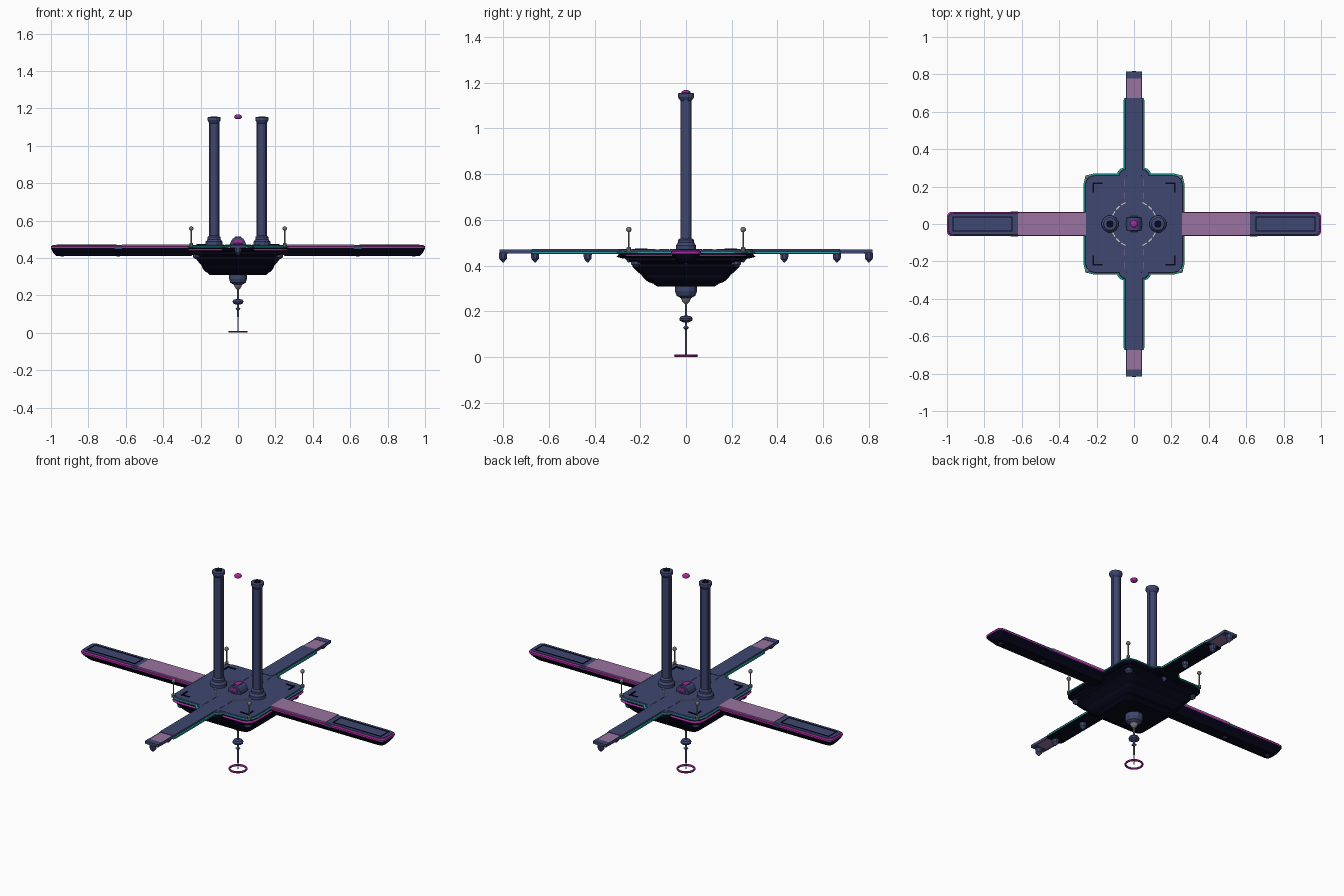
import bpy, bmesh, math
from mathutils import Matrix

cube = bpy.data.objects.get("Cube")
if cube:
    bpy.data.objects.remove(cube, do_unlink=True)


def material(name, r, g, b):
    m = bpy.data.materials.new(name)
    m.use_nodes = True
    m.diffuse_color = (r, g, b, 1)
    m.node_tree.nodes["Principled BSDF"].inputs["Base Color"].default_value = (r, g, b, 1)
    return m


SLATE = material("slate blue", .050, .063, .160)
DARK = material("dark hull", .002, .002, .011)
PINK = material("dusty pink", .32, .17, .35)
TEAL = material("teal trim", .015, .36, .34)
MAGENTA = material("magenta trim", .42, .02, .36)
METAL = material("grey metal", .20, .20, .20)
CREAM = material("pale marking", .60, .60, .50)


def finish(name, bm, mats):
    bmesh.ops.recalc_face_normals(bm, faces=bm.faces[:])
    me = bpy.data.meshes.new(name)
    bm.to_mesh(me)
    bm.free()
    for m in mats:
        me.materials.append(m)
    ob = bpy.data.objects.new(name, me)
    bpy.context.collection.objects.link(ob)


def stack(name, rings, mats, bands=None):
    """Skin a list of equal-length point rings; bands gives a material per band."""
    bm = bmesh.new()
    loops = [[bm.verts.new(p) for p in ring] for ring in rings]
    n = len(loops[0])
    for k, (a, b) in enumerate(zip(loops, loops[1:])):
        for i in range(n):
            j = (i + 1) % n
            f = bm.faces.new((a[i], a[j], b[j], b[i]))
            f.material_index = bands[k] if bands else 0
    bm.faces.new(loops[0]).material_index = bands[0] if bands else 0
    bm.faces.new(loops[-1]).material_index = bands[-1] if bands else 0
    finish(name, bm, mats)


def rounded(hx, hy, z, r, cx, cy, steps=3):
    pts = []
    for q, (sx, sy) in enumerate(((1, 1), (-1, 1), (-1, -1), (1, -1))):
        for s in range(steps + 1):
            a = math.pi / 2 * (q + s / steps)
            pts.append((cx + sx * (hx - r) + r * math.cos(a),
                        cy + sy * (hy - r) + r * math.sin(a), z))
    return pts


def layers(name, sizes, r, mats, bands=None, cx=0, cy=0):
    stack(name, [rounded(hx, hy, z, r, cx, cy) for hx, hy, z in sizes], mats, bands)


def lathe(name, profile, mat, x=0, y=0, sides=12):
    rings = [[(x + r * math.cos(math.tau * (i + .5) / sides),
               y + r * math.sin(math.tau * (i + .5) / sides), z) for i in range(sides)]
             for r, z in profile]
    stack(name, rings, [mat])


def box(name, x, y, z, sx, sy, sz, mat, turn=0):
    bm = bmesh.new()
    bmesh.ops.create_cube(bm, size=1, matrix=Matrix.Translation((x, y, z))
                          @ Matrix.Rotation(turn, 4, 'Z') @ Matrix.Diagonal((sx, sy, sz, 1)))
    finish(name, bm, [mat])


def ball(name, x, y, z, r, mat, flat=1):
    bm = bmesh.new()
    bmesh.ops.create_uvsphere(bm, u_segments=12, v_segments=8, radius=r,
                              matrix=Matrix.Translation((x, y, z)) @ Matrix.Diagonal((1, 1, flat, 1)))
    finish(name, bm, [mat])


def drum(name, z, r, length, mat):
    bm = bmesh.new()
    bmesh.ops.create_cone(bm, cap_ends=True, segments=16, radius1=r, radius2=r, depth=length,
                          matrix=Matrix.Translation((0, 0, z)) @ Matrix.Rotation(math.pi / 2, 4, 'X'))
    finish(name, bm, [mat])


# Platform: layered deck with teal trim over a sloped magenta ledge
def deck(name, hx, hy, r, top, ledge):
    insets = ((.023, .432), (.004, .437), (0, .441), (.008, .448), (.006, .455),
              (0, .456), (0, .462), (.008, .464), (.010, top))
    layers(name, [(hx - d, hy - d, z) for d, z in insets], r,
           [SLATE, DARK, MAGENTA, TEAL], [1, 1, ledge, 1, 3, 3, 3, 0])


deck("platform_deck", .27, .27, .055, .470, 2)
deck("gate_bulge", .092, .303, .045, .4695, 1)

# Stepped hull under the platform
layers("hull", [(.25, .25, .436), (.25, .25, .422), (.225, .235, .408), (.225, .235, .396),
                (.208, .215, .375), (.195, .195, .36), (.19, .185, .345), (.175, .165, .328),
                (.165, .145, .322), (.15, .125, .308)], .035, [DARK])
for sx in (-1, 1):
    for sy in (-1, 1):
        lathe("hull_corner_pod", [(.008, .395), (.022, .405), (.022, .435)], SLATE,
              sx * .22, sy * .22, 8)

# Long side arms
for s in (-1, 1):
    layers("side_arm", [(.362, .032, .412), (.378, .045, .428), (.388, .061, .446),
                        (.390, .065, .453), (.390, .065, .462), (.383, .058, .467),
                        (.382, .057, .470)], .025, [SLATE, DARK, MAGENTA],
           [1, 1, 1, 2, 2, 0], cx=s * .61)
    box("side_arm_walkway", s * .438, 0, .4685, .365, .122, .008, PINK)
    for e in (-1, 1):
        box("landing_pad_rail", s * .81, e * .037, .4705, .32, .005, .005, DARK)
        box("landing_pad_end_rail", s * (.81 + e * .157), 0, .4705, .005, .074, .005, DARK)
        box("side_arm_bracket", s * .64, e * .059, .456, .04, .014, .016, SLATE)
    for x in (.64, .94):
        lathe("side_arm_lamp", [(.006, .408), (.012, .410), (.012, .418)], SLATE, s * x, 0, 8)

# Front and back arms with pendants
for s in (-1, 1):
    layers("walk_arm", [(.05, .21, .450), (.055, .21, .453), (.055, .21, .462),
                        (.047, .21, .463), (.046, .208, .472)], .012, [SLATE, TEAL, DARK],
           [2, 1, 1, 0], cy=s * .465)
    box("walk_arm_ramp_panel", 0, s * .727, .463, .076, .108, .013, PINK)
    for e in (-1, 1):
        box("walk_arm_ramp_side", e * .040, s * .727, .462, .006, .108, .016, SLATE)
    box("walk_arm_tip", 0, s * .797, .463, .086, .036, .016, SLATE)
    for y in (.25, .43, .66, .80):
        lathe("walk_arm_pendant", [(.003, .414), (.012, .424), (.018, .43), (.020, .455)],
              SLATE, 0, s * y, 8)

# Twin towers with ribs and dark chimney mouths
for s in (-1, 1):
    lathe("tower", [(.046, .468), (.046, .488), (.036, .50), (.036, .513), (.025, .52),
                    (.025, 1.12), (.029, 1.125), (.036, 1.137), (.036, 1.152), (.031, 1.155)],
          SLATE, s * .128)
    lathe("tower_mouth", [(.02, 1.15), (.02, 1.157)], DARK, s * .128)
    for e in (-1, 1):
        box("tower_rib", s * .128 + e * .024, 0, .82, .008, .018, .61, SLATE)
ball("floating_beacon", 0, 0, 1.155, .021, MAGENTA, .62)

# Central core: half-sunk drum with lights at both ends and on top
lathe("core_base", [(.046, .468), (.046, .476), (.042, .48)], SLATE, sides=8)
drum("core_drum", .474, .041, .07, SLATE)
drum("core_end_light", .480, .022, .076, MAGENTA)
box("core_top_light", 0, 0, .514, .032, .036, .004, MAGENTA)

# Deck markings: arcs of a circle, guide dashes and corner brackets
for q in range(4):
    for k in (-1, 0, 1):
        a = math.pi / 4 + q * math.pi / 2 + k * .3
        box("circle_dash", .122 * math.cos(a), .122 * math.sin(a), .4715,
            .006, .026, .004, CREAM, a)
for sx in (-1, 1):
    for sy in (-1, 1):
        for y in (.15, .22):
            box("guide_dash", sx * .05, sy * y, .4715, .004, .035, .004, PINK)
        box("corner_bracket_a", sx * .195, sy * .217, .471, .055, .008, .006, DARK)
        box("corner_bracket_b", sx * .217, sy * .195, .471, .008, .055, .006, DARK)
        # Corner antennas
        lathe("antenna_mast", [(.011, .462), (.011, .478), (.004, .482), (.004, .555)],
              METAL, sx * .25, sy * .25, 8)
        ball("antenna_tip", sx * .25, sy * .25, .558, .012, METAL)

# Hanging spire below the hull
lathe("spire_cone", [(.050, .312), (.050, .288), (.042, .268), (.024, .258)], SLATE)
lathe("spire_tip", [(.024, .259), (.016, .242), (.006, .232)], METAL)
lathe("spire_rod", [(.005, .24), (.004, .006)], METAL, sides=8)
lathe("spire_disc", [(.012, .151), (.028, .159), (.030, .168), (.024, .178), (.008, .181)], SLATE)
lathe("spire_bead", [(.004, .118), (.014, .128), (.004, .138)], SLATE, sides=8)
bpy.ops.mesh.primitive_torus_add(major_radius=.046, minor_radius=.006, major_segments=32,
                                 minor_segments=6, location=(0, 0, .006))
ring = bpy.context.object
ring.name = "spire_ring"
ring.data.materials.append(MAGENTA)
